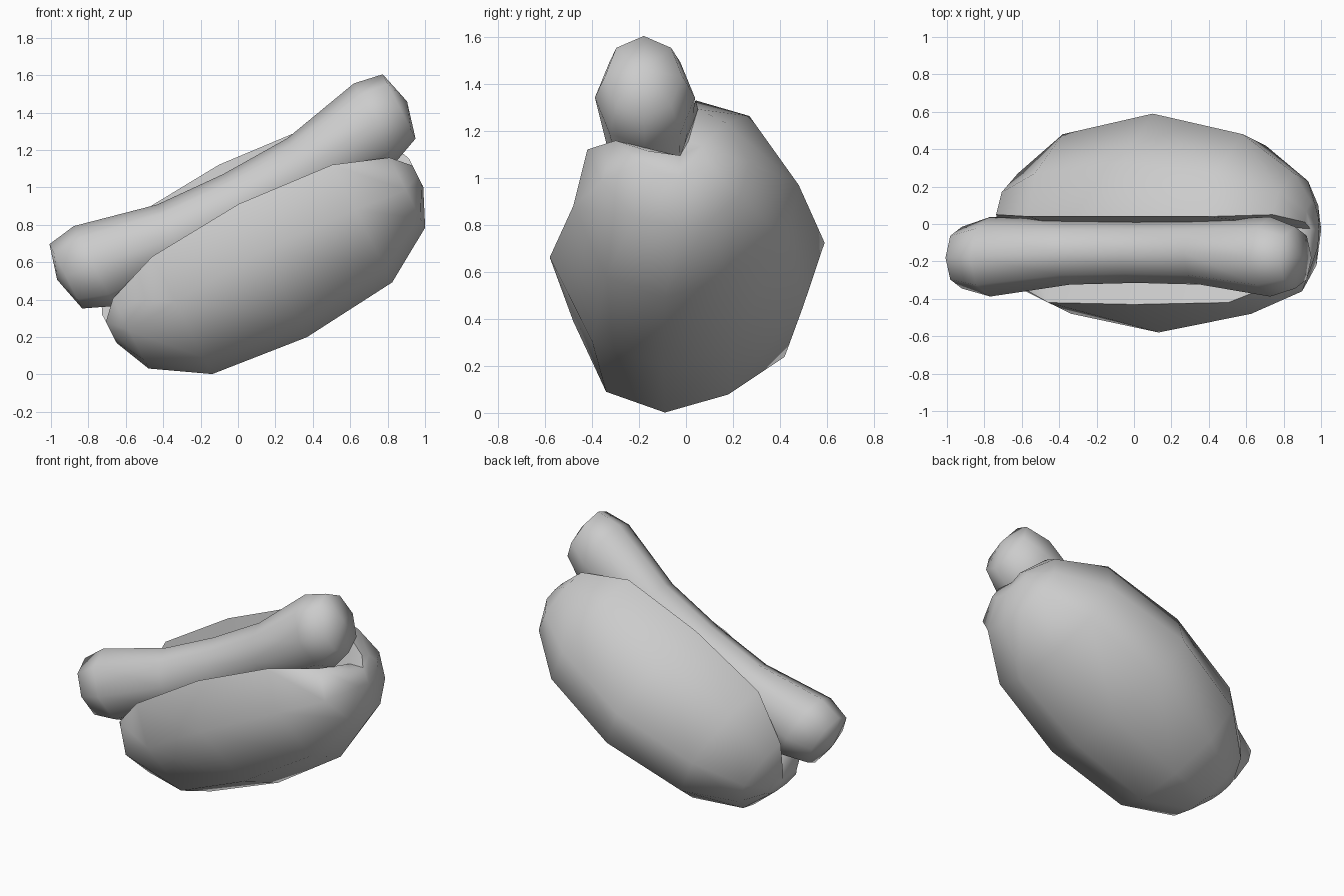
import bpy, bmesh
from math import radians, sin, cos, pi
from mathutils import Matrix, Vector

cube = bpy.data.objects.get("Cube")
if cube:
    bpy.data.objects.remove(cube)

# One plain grey for everything
grey = bpy.data.materials.new("plain_grey")
grey.use_nodes = True
grey.diffuse_color = (0.6, 0.6, 0.6, 1)
grey.node_tree.nodes["Principled BSDF"].inputs["Base Color"].default_value = (0.6, 0.6, 0.6, 1)

# Parts are lofted along x, then tilted so the +x end is raised
MIDDLE = 0.418
tilt = Matrix.Rotation(radians(-27), 4, 'Y') @ Matrix.Translation((MIDDLE, 0, 0))


def mirrored(half):
    """Stations from the middle outward become a full symmetric list."""
    return [(-x, s) for x, s in reversed(half[1:])] + half


def loft(name, stations, sharp_angle, tip=None):
    """Bridge (x, [(y, z), ...]) sections; close with a point or flat cap."""
    bm = bmesh.new()
    rings = [[bm.verts.new((x, y, z)) for y, z in sec] for x, sec in stations]
    for a, b in zip(rings, rings[1:]):
        for i in range(len(a)):
            j = (i + 1) % len(a)
            bm.faces.new((a[i], a[j], b[j], b[i]))
    for ring, side in ((rings[0], -1), (rings[-1], 1)):
        if tip:
            pole = bm.verts.new((side * tip[0], tip[1], tip[2]))
            for i in range(len(ring)):
                bm.faces.new((ring[i], ring[(i + 1) % len(ring)], pole))
        else:
            bm.faces.new(ring)
    bmesh.ops.recalc_face_normals(bm, faces=bm.faces)
    bm.transform(tilt)
    mesh = bpy.data.meshes.new(name)
    bm.to_mesh(mesh)
    bm.free()
    mesh.materials.append(grey)
    obj = bpy.data.objects.new(name, mesh)
    bpy.context.collection.objects.link(obj)
    bpy.ops.object.select_all(action='DESELECT')
    obj.select_set(True)
    bpy.context.view_layer.objects.active = obj
    bpy.ops.object.shade_smooth_by_angle(angle=radians(sharp_angle))
    return obj


# Bun: notched sections, from front crest under the belly to rear crest, then the groove
wide = [(-.43, .81), (-.58, .53), (-.40, .13), (-.10, .01), (.20, .10),
        (.50, .30), (.59, .60), (.33, .97), (.04, 1.045), (-.02, .60)]
shoulder = [(-.42, .77), (-.48, .50), (-.34, .163), (-.09, .064), (.18, .15),
            (.42, .33), (.48, .60), (.27, .93), (.04, 1.005), (-.02, .60)]
narrow = [(-.30, .665), (-.36, .47), (-.22, .30), (-.03, .245), (.10, .28),
          (.23, .40), (.27, .56), (.17, .75), (.05, .815), (-.02, .59)]
end = [(-.03 + .5 * (y + .03), .53 + .3 * (z - .53)) for y, z in narrow]
loft("bun", mirrored([(0, wide), (.54, shoulder), (.83, narrow), (.92, end)]), 62)


# Sausage: bowed eight-sided tube with rounded ends
def oval(y, z, ry, rz):
    return [(y + ry * cos(k * pi / 4), z + rz * sin(k * pi / 4)) for k in range(8)]


loft("sausage", mirrored([
    (0, oval(-.15, .80, .165, .19)),
    (.39, oval(-.152, .81, .172, .195)),
    (.84, oval(-.175, .865, .213, .24)),
    (1.0, oval(-.18, .885, .165, .193)),
]), 75, tip=(1.05, -.18, .89))
